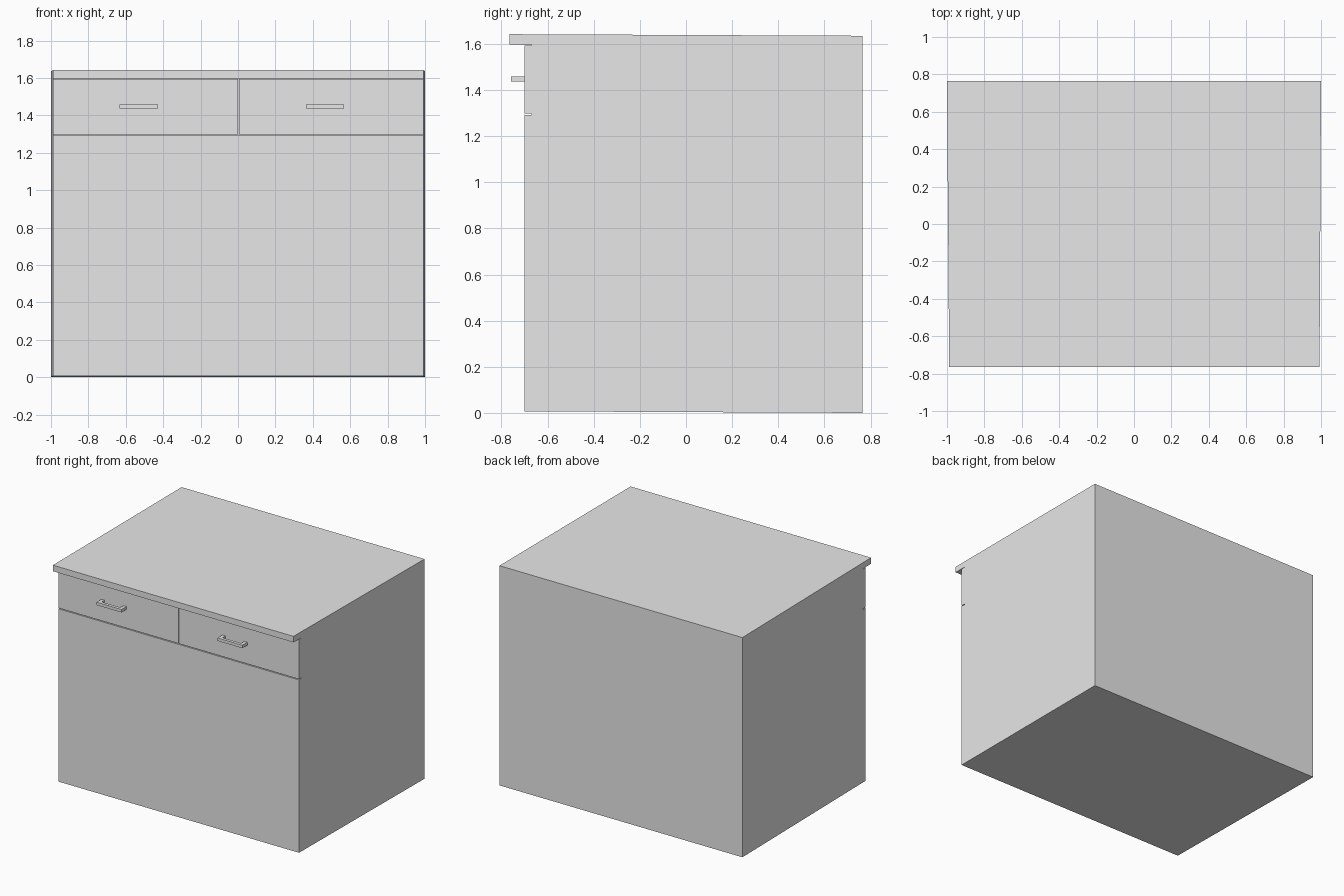
import bpy
import bmesh
from mathutils import Vector

cube = bpy.data.objects.get("Cube")
if cube:
    bpy.data.objects.remove(cube, do_unlink=True)

grey = bpy.data.materials.new("light_grey")
grey.use_nodes = True
colour = (0.8, 0.8, 0.8, 1)
grey.diffuse_color = colour
grey.node_tree.nodes["Principled BSDF"].inputs["Base Color"].default_value = colour

HALF_DEPTH = 0.765
FRONT = -0.70      # face of the fronts
CARCASS = -0.67    # front of the box behind them
GAP_Z = 1.289      # gap below the drawers
TOP_Z = 1.59       # underside of the worktop
GAP = 0.003        # half the gap width


def lean(p):
    """Narrow and lift the cabinet very slightly towards its front."""
    t = (HALF_DEPTH - p.y) / (2 * HALF_DEPTH)
    return Vector((p.x * (1 - 0.01 * t) + 0.002 * t, p.y, p.z + 0.007 * t))


def make_part(name, boxes):
    """Make one object from boxes, each given as its low and high corner."""
    bm = bmesh.new()
    for low, high in boxes:
        low, high = Vector(low), Vector(high)
        for v in bmesh.ops.create_cube(bm, size=1)["verts"]:
            v.co = lean((low + high) / 2 + v.co * (high - low))
    mesh = bpy.data.meshes.new(name)
    bm.to_mesh(mesh)
    bm.free()
    mesh.materials.append(grey)
    obj = bpy.data.objects.new(name, mesh)
    bpy.context.collection.objects.link(obj)


# Cabinet box, worktop and lower front panel
make_part("carcass", [((-1, CARCASS, 0), (1, HALF_DEPTH, TOP_Z))])
make_part("worktop", [((-1, -HALF_DEPTH, TOP_Z), (1, HALF_DEPTH, 1.635))])
make_part("lower_front", [((-1, FRONT, 0), (1, CARCASS, GAP_Z - GAP))])

# Drawer fronts with a bar handle on two posts
for side, x0, x1, hx in (("right", -1, -GAP, -0.538), ("left", GAP, 1, 0.467)):
    make_part(side + "_drawer_front",
              [((x0, FRONT, GAP_Z + GAP), (x1, CARCASS, TOP_Z - GAP))])
    z0, z1 = 1.430, 1.452
    a, b = hx - 0.103, hx + 0.103
    bar_front, bar_back, post = -0.758, -0.735, 0.025
    make_part(side + "_handle", [
        ((a, bar_front, z0), (b, bar_back, z1)),
        ((a, bar_back, z0), (a + post, FRONT, z1)),
        ((b - post, bar_back, z0), (b, FRONT, z1)),
    ])
